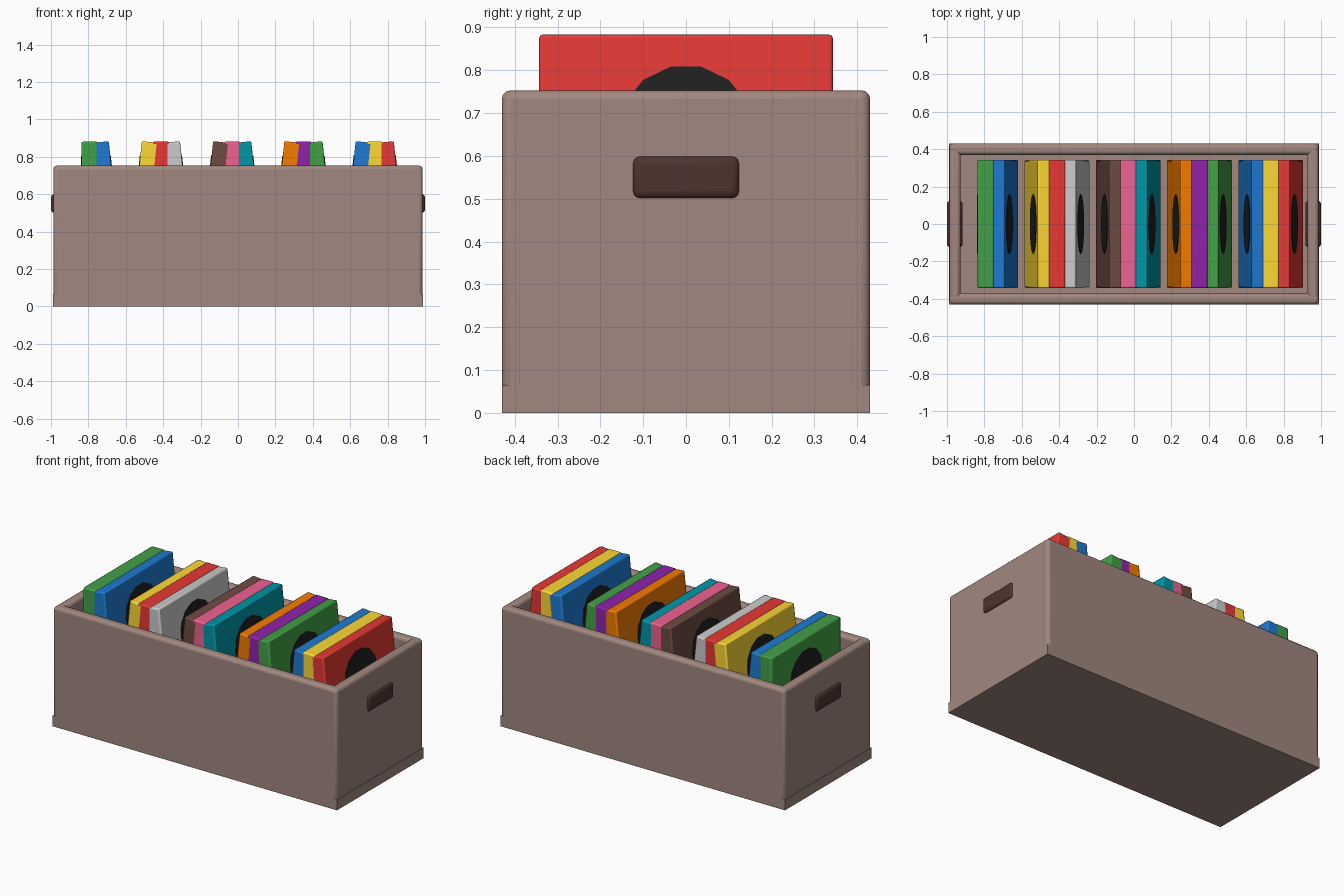
import bpy, math
from mathutils import Matrix, Vector

if "Cube" in bpy.data.objects:
    bpy.data.objects.remove(bpy.data.objects["Cube"])


def mat(name, hexcol):
    m = bpy.data.materials.new(name)
    rgb = [int(hexcol[i:i + 2], 16) / 255 for i in (0, 2, 4)]
    lin = [c / 12.92 if c < 0.04 else ((c + 0.055) / 1.055) ** 2.4 for c in rgb]
    m.diffuse_color = (*lin, 1)
    m.use_nodes = True
    m.node_tree.nodes["Principled BSDF"].inputs["Base Color"].default_value = m.diffuse_color
    return m


def finish(ob, name, material, bevel=0, segs=2):
    ob.name = name
    ob.data.materials.append(material)
    if bevel:
        b = ob.modifiers.new("bevel", "BEVEL")
        b.width, b.segments = bevel, segs
        bpy.ops.object.shade_smooth_by_angle(angle=math.radians(40))
    return ob


def box(name, center, size, material, bevel=0, segs=2, tilt=0):
    bpy.ops.mesh.primitive_cube_add(size=1, location=center, rotation=(0, tilt, 0))
    ob = bpy.context.object
    ob.scale = size
    bpy.ops.object.transform_apply(location=False, rotation=False, scale=True)
    return finish(ob, name, material, bevel, segs)


crate = mat("crate_brown", "A1887F")
dark = mat("handle_brown", "4E342E")
vinyl = mat("disc_black", "212121")

# Crate: sharp base slab and four rounded walls
box("crate_base", (0, 0, 0.0325), (1.98, 0.86, 0.065), crate)
for s, n in ((-1, "front"), (1, "back")):
    box(n + "_wall", (0, s * 0.4, 0.3765), (1.975, 0.06, 0.753), crate, 0.02, 3)
for s, n in ((-1, "left"), (1, "right")):
    box(n + "_wall", (s * 0.957, 0, 0.3765), (0.06, 0.858, 0.753), crate, 0.02, 3)
    # Hand grip passing through the end wall
    box(n + "_handle", (s * 0.958, 0, 0.55), (0.084, 0.25, 0.1), dark, 0.018, 3)

# Record sleeves: groups of three leaning together, the first group has two
palette = {
    "green": "43A047", "blue": "1E7AD2", "yellow": "FDD835", "red": "E53935",
    "grey": "BDBDBD", "brown": "6D4C41", "pink": "F06292", "teal": "0097A7",
    "orange": "F57C00", "purple": "8E24AA",
}
mats = {k: mat("sleeve_" + k, v) for k, v in palette.items()}
order = ["green", "blue", "yellow", "red", "grey", "brown", "pink", "teal",
         "orange", "purple", "green", "blue", "yellow", "red"]

thick, width, height, lean = 0.088, 0.686, 0.69, 0.104
for i, colour in enumerate(order):
    group, slot = divmod(i + 1, 3)
    slot -= 1
    center = Vector((-0.793 + 0.381 * group + 0.094 * slot, 0, 0.536))
    tilt = -lean * slot
    box(f"sleeve_{i + 1}", center, (thick, width, height), mats[colour], 0.008, 2, tilt)
    # Round black label showing on both faces of the sleeve
    rot = Matrix.Rotation(tilt, 4, "Y")
    bpy.ops.mesh.primitive_cylinder_add(vertices=14, radius=0.16, depth=thick + 0.006)
    disc = bpy.context.object
    disc.matrix_world = (Matrix.Translation(center) @ rot
                         @ Matrix.Translation((0, 0, 0.113))
                         @ Matrix.Rotation(math.pi / 2, 4, "Y"))
    finish(disc, f"disc_{i + 1}", vinyl)
